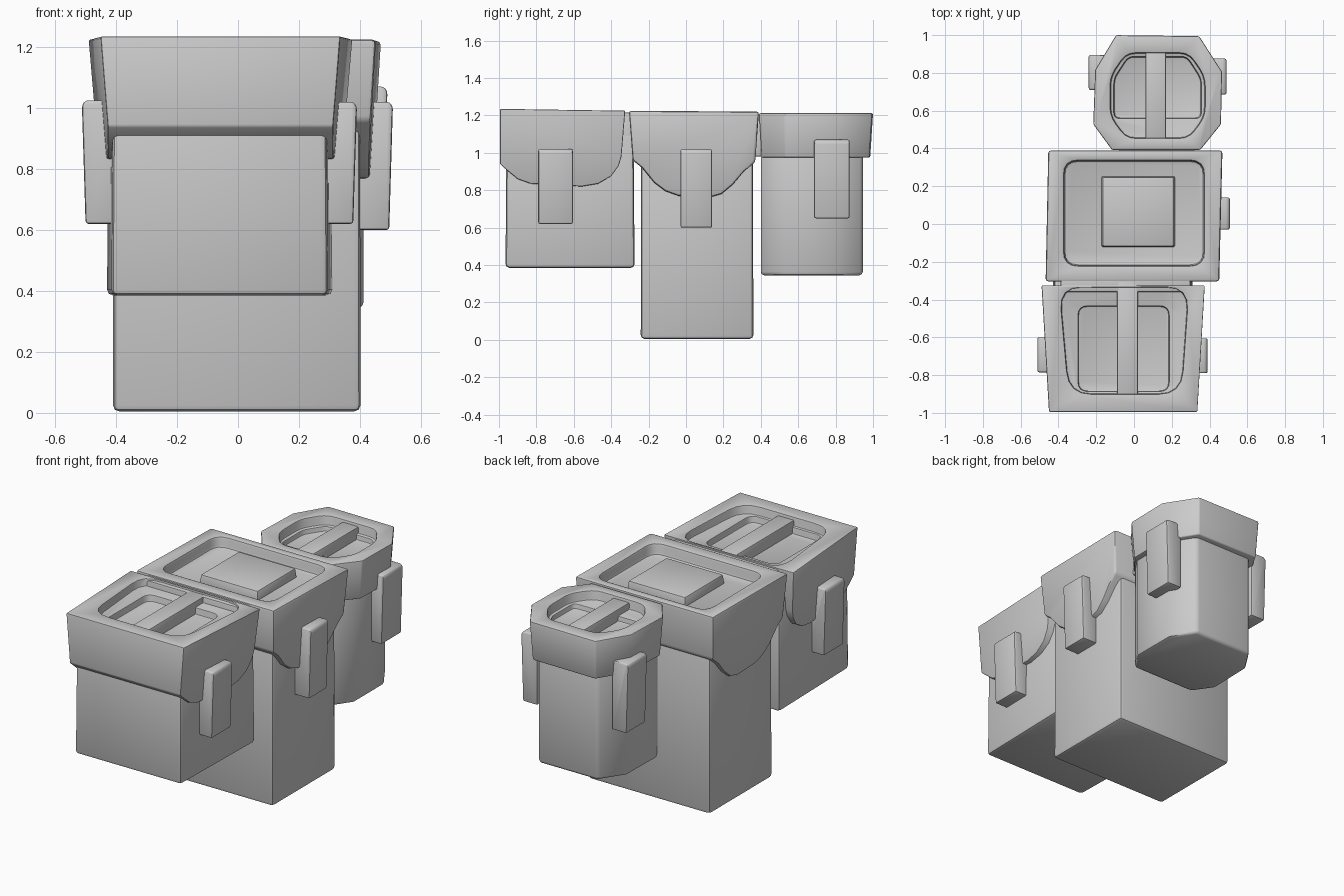
import bpy, bmesh
from mathutils import Vector

if "Cube" in bpy.data.objects:
    bpy.data.objects.remove(bpy.data.objects["Cube"])


def finish(bm, name):
    bmesh.ops.recalc_face_normals(bm, faces=bm.faces)
    me = bpy.data.meshes.new(name)
    bm.to_mesh(me)
    bm.free()
    ob = bpy.data.objects.new(name, me)
    bpy.context.collection.objects.link(ob)
    return ob


def loft(name, a, b):
    """Solid between two matching 3D outlines."""
    bm = bmesh.new()
    va = [bm.verts.new(p) for p in a]
    vb = [bm.verts.new(p) for p in b]
    n = len(va)
    bm.faces.new(va)
    bm.faces.new(vb[::-1])
    for i in range(n):
        bm.faces.new((va[i], va[(i + 1) % n], vb[(i + 1) % n], vb[i]))
    return finish(bm, name)


def prism(name, pts, z0, z1, top=1.0):
    """Vertical prism; the top outline is scaled about its centre."""
    c = sum((Vector(p) for p in pts), Vector((0, 0))) / len(pts)
    up = [c + (Vector(p) - c) * top for p in pts]
    return loft(name, [(p[0], p[1], z0) for p in pts], [(p[0], p[1], z1) for p in up])


def rect(x0, x1, y0, y1):
    return [(x0, y0), (x1, y0), (x1, y1), (x0, y1)]


def rounded(pts, r, n=4):
    """Replace each corner with a short curve."""
    out = []
    for i, p in enumerate(pts):
        p, a, b = Vector(p), Vector(pts[i - 1]), Vector(pts[(i + 1) % len(pts)])
        s, e = p + (a - p).normalized() * r, p + (b - p).normalized() * r
        for k in range(n + 1):
            t = k / n
            out.append(tuple(s * (1 - t) ** 2 + p * 2 * t * (1 - t) + e * t * t))
    return out


def polish(ob, cutters=(), bevel=0.015):
    bpy.ops.object.select_all(action='DESELECT')
    bpy.context.view_layer.objects.active = ob
    ob.select_set(True)
    for c in cutters:
        m = ob.modifiers.new("cut", 'BOOLEAN')
        m.operation, m.solver, m.object = 'DIFFERENCE', 'EXACT', c
        bpy.ops.object.modifier_apply(modifier=m.name)
        bpy.data.objects.remove(c)
    m = ob.modifiers.new("bevel", 'BEVEL')
    m.width, m.segments, m.limit_method, m.angle_limit = bevel, 2, 'ANGLE', 0.6
    bpy.ops.object.modifier_apply(modifier=m.name)
    bpy.ops.object.shade_smooth_by_angle(angle=0.7)
    return ob


def flap_lid(name, profile, left, right):
    """Side profile (y, z) spanned between two x functions."""
    return loft(name, [(left(y, z), y, z) for y, z in profile],
                [(right(y, z), y, z) for y, z in profile])


def clasp(name, x_in, x_out, y0, y1, z0, z1):
    s = 0.012 if x_out > x_in else -0.012
    prof = [(x_in, z0), (x_out - s, z0), (x_out, z1 - 0.015), (x_out - s, z1), (x_in, z1)]
    polish(loft(name, [(x, y0, z) for x, z in prof], [(x, y1, z) for x, z in prof]), bevel=0.01)


# Front pouch: body, lid with curved side flaps, divided recess
polish(prism("front_body", [(-0.415, -0.965), (0.295, -0.965), (0.31, -0.275), (-0.43, -0.275)],
             0.385, 1.1, 0.985), bevel=0.02)
front_profile = [(-0.995, 1.235), (-0.995, 0.94), (-0.955, 0.905), (-0.90, 0.86), (-0.83, 0.835),
                 (-0.70, 0.83), (-0.56, 0.82), (-0.47, 0.835), (-0.40, 0.875), (-0.36, 0.93),
                 (-0.345, 0.98), (-0.325, 1.225)]
lid = flap_lid("front_lid", front_profile,
               lambda y, z: -0.45 - 0.06 * (y + 1) + 0.08 * (1.23 - z),
               lambda y, z: 0.335 + 0.06 * (y + 1) - 0.08 * (1.23 - z))
outer = rounded([(-0.345, -0.90), (0.25, -0.90), (0.29, -0.335), (-0.395, -0.335)], 0.12)
polish(lid, [prism("cutter_a", outer, 1.18, 1.4),
             prism("cutter_b", rounded(rect(-0.295, 0.185, -0.885, -0.435), 0.05), 1.14, 1.4)],
       0.012)
polish(prism("front_lid_bar", rect(-0.09, 0.02, -0.93, -0.30), 1.10, 1.215), bevel=0.008)
clasp("front_clasp_right", 0.26, 0.39, -0.79, -0.605, 0.62, 1.02)
clasp("front_clasp_left", -0.38, -0.512, -0.785, -0.60, 0.62, 1.025)

# Middle pouch: tall body, flap lid, recessed tray with raised panel
polish(prism("middle_body", rect(-0.41, 0.402, -0.242, 0.36), 0.005, 1.1, 0.995), bevel=0.02)
mid_profile = [(-0.305, 1.225), (-0.285, 0.96), (-0.235, 0.92), (-0.17, 0.84), (-0.11, 0.795),
               (-0.04, 0.77), (0.12, 0.76), (0.19, 0.78), (0.25, 0.83), (0.31, 0.90),
               (0.37, 0.95), (0.39, 1.22)]
lid = flap_lid("middle_lid", mid_profile,
               lambda y, z: -0.463 + 0.02 * y + 0.06 * (1.23 - z),
               lambda y, z: 0.46 + 0.025 * y - 0.06 * (1.23 - z))
polish(lid, [prism("cutter_c", rounded(rect(-0.37, 0.37, -0.22, 0.335), 0.075), 1.155, 1.4)],
       0.014)
polish(prism("middle_raised_panel", rect(-0.175, 0.22, -0.125, 0.255), 1.12, 1.208, 0.96),
       bevel=0.008)
clasp("middle_clasp", 0.38, 0.508, -0.03, 0.14, 0.60, 1.02)

# Back pouch: eight-sided body and lid
polish(prism("back_body", [(-0.07, 0.945), (0.32, 0.945), (0.412, 0.80), (0.412, 0.52),
                           (0.33, 0.40), (-0.09, 0.40), (-0.172, 0.52), (-0.165, 0.80)],
             0.345, 1.1), bevel=0.018)
lid = prism("back_lid", [(-0.085, 0.985), (0.335, 0.98), (0.45, 0.80), (0.445, 0.535),
                         (0.34, 0.405), (-0.105, 0.405), (-0.20, 0.535), (-0.19, 0.81)],
            0.975, 1.212, 1.05)
bowl = rounded([(-0.04, 0.905), (0.29, 0.905), (0.375, 0.78), (0.375, 0.57), (0.29, 0.455),
                (-0.04, 0.455), (-0.125, 0.57), (-0.125, 0.78)], 0.05, 3)
deep = rounded([(-0.03, 0.885), (0.28, 0.885), (0.355, 0.77), (0.355, 0.56),
                (-0.105, 0.56), (-0.105, 0.77)], 0.03, 3)
polish(lid, [prism("cutter_d", bowl, 1.155, 1.4), prism("cutter_e", deep, 1.125, 1.4)], 0.012)
polish(prism("back_lid_bar", rect(0.06, 0.17, 0.44, 0.92), 1.08, 1.195), bevel=0.008)
clasp("back_clasp_right", 0.38, 0.49, 0.685, 0.875, 0.65, 1.07)
clasp("back_clasp_left", -0.13, -0.24, 0.71, 0.895, 0.65, 1.07)

# Webs joining the lids
polish(prism("front_web", rect(-0.39, 0.30, -0.36, -0.27), 0.96, 1.215), bevel=0.01)
polish(prism("back_web", rect(-0.08, 0.32, 0.36, 0.43), 0.98, 1.205), bevel=0.01)
